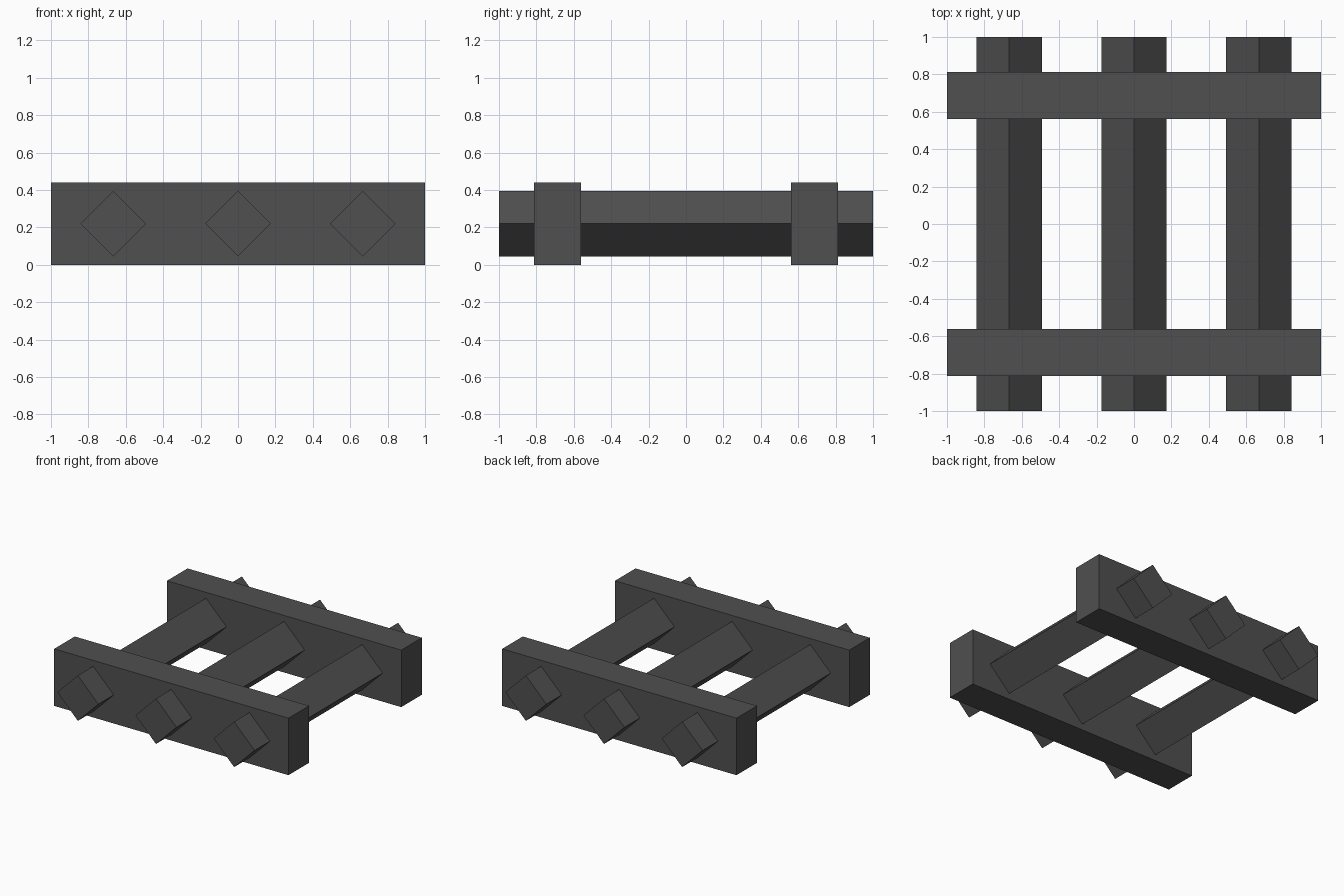
import bpy, bmesh, math
from mathutils import Matrix

if "Cube" in bpy.data.objects:
    bpy.data.objects.remove(bpy.data.objects["Cube"])

HEIGHT = 0.44       # beam height
BAR_DIAGONAL = 0.35  # corner to corner across a turned bar

metal = bpy.data.materials.new("dark grey")
metal.diffuse_color = (0.08, 0.08, 0.08, 1)
metal.use_nodes = True
metal.node_tree.nodes["Principled BSDF"].inputs["Base Color"].default_value = metal.diffuse_color


def box(name, size, centre, roll=0.0):
    """Box rolled about its y axis."""
    bm = bmesh.new()
    bmesh.ops.create_cube(bm, size=1)
    bmesh.ops.scale(bm, vec=size, verts=bm.verts)
    bmesh.ops.rotate(bm, matrix=Matrix.Rotation(roll, 3, 'Y'), verts=bm.verts)
    mesh = bpy.data.meshes.new(name)
    bm.to_mesh(mesh)
    bm.free()
    mesh.materials.append(metal)
    obj = bpy.data.objects.new(name, mesh)
    obj.location = centre
    bpy.context.collection.objects.link(obj)


# Front and back cross beams
for name, y in (("front_beam", -0.6875), ("back_beam", 0.6875)):
    box(name, (2, 0.25, HEIGHT), (0, y, HEIGHT / 2))

# Three square bars on edge, running through both beams
side = BAR_DIAGONAL / math.sqrt(2)
for name, x in (("left_bar", -0.667), ("middle_bar", 0), ("right_bar", 0.667)):
    box(name, (side, 2, side), (x, 0, HEIGHT / 2), math.pi / 4)
